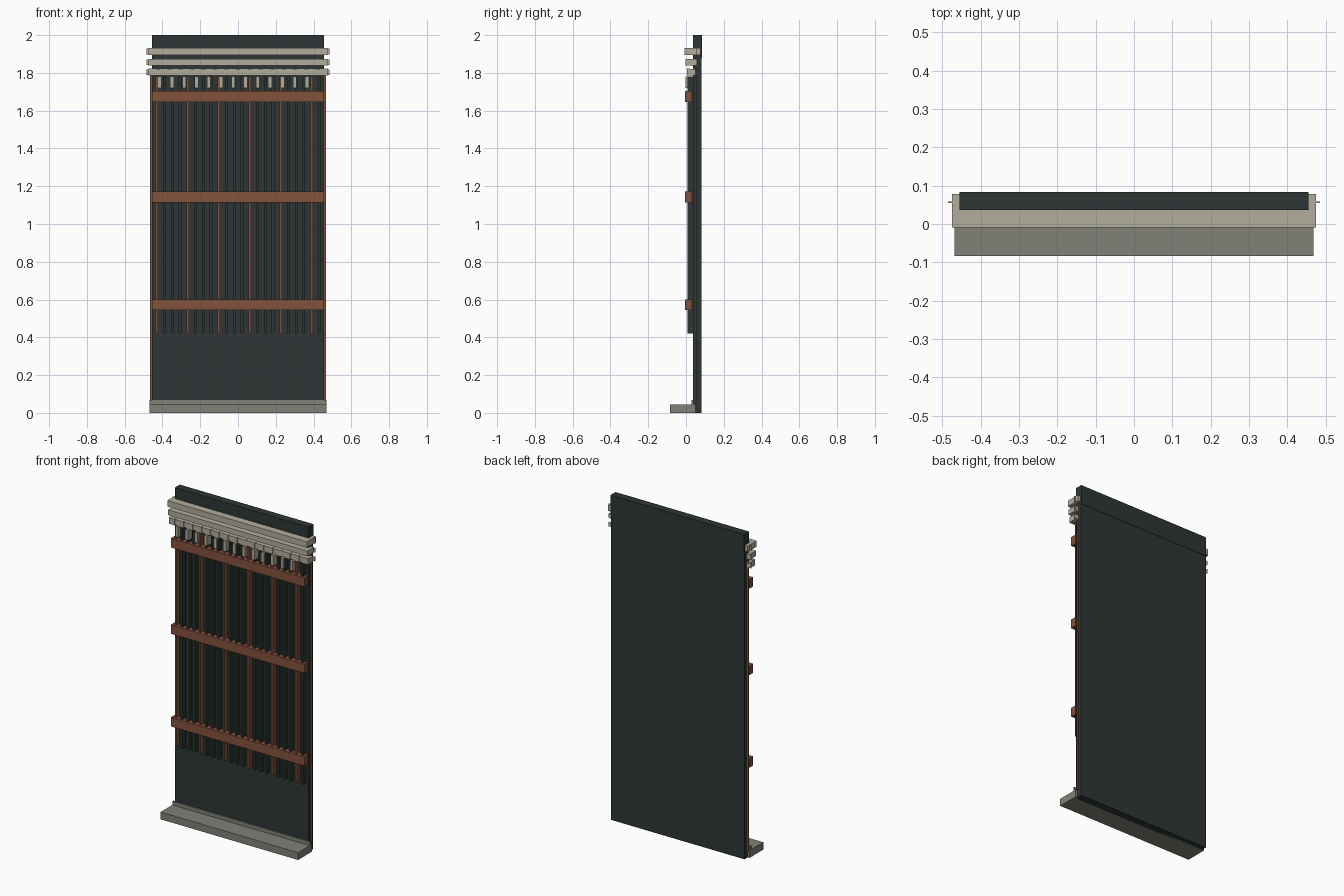
import bpy

if "Cube" in bpy.data.objects:
    bpy.data.objects.remove(bpy.data.objects["Cube"], do_unlink=True)


def material(name, r, g, b):
    m = bpy.data.materials.new(name)
    m.use_nodes = True
    m.diffuse_color = (r, g, b, 1)
    m.node_tree.nodes["Principled BSDF"].inputs["Base Color"].default_value = (r, g, b, 1)
    return m


slate = material("dark slate", 0.027, 0.037, 0.035)
copper = material("copper brown", 0.23, 0.085, 0.045)
stone = material("pale stone", 0.45, 0.42, 0.33)
grey = material("grey stone", 0.22, 0.22, 0.185)


def box(name, mat, x, y, z):
    """Box from (min, max) ranges on each axis."""
    bpy.ops.mesh.primitive_cube_add(size=1, location=[sum(r) / 2 for r in (x, y, z)])
    ob = bpy.context.object
    ob.name = name
    ob.scale = [r[1] - r[0] for r in (x, y, z)]
    bpy.ops.object.transform_apply(location=False, rotation=False, scale=True)
    ob.data.materials.append(mat)
    return ob


def wide(name, mat, half, y, z):
    return box(name, mat, (-half, half), y, z)


def row(name, mat, start, pitch, count, width, y, z):
    """Equal boxes repeated along x."""
    ob = box(name, mat, (start - width / 2, start + width / 2), y, z)
    arr = ob.modifiers.new("repeat", "ARRAY")
    arr.count = count
    arr.use_relative_offset = False
    arr.use_constant_offset = True
    arr.constant_offset_displace = (pitch, 0, 0)


# Wall panel and parapet
wide("wall_panel", slate, 0.455, (0.037, 0.082), (0, 1.88))
wide("parapet", slate, 0.455, (0.036, 0.084), (1.88, 2))

# Base sill with riser
wide("base_sill", grey, 0.468, (-0.084, 0.05), (0, 0.045))
wide("sill_riser", grey, 0.468, (0.03, 0.04), (0.045, 0.068))

# Thin copper strips on both edges
for side, name in ((-1, "right_edge_strip"), (1, "left_edge_strip")):
    box(name, copper, sorted((side * 0.455, side * 0.467)), (0.055, 0.059), (0.045, 1.79))

# Vertical fins, every fourth one copper
PITCH = 0.041
FIN_Z = (0.42, 1.78)
for i in range(4):
    start = -0.43 + i * PITCH
    if i == 0:
        row("copper_fins", copper, start, 4 * PITCH, 6, 0.012, (0.008, 0.037), FIN_Z)
    else:
        row("slate_fins", slate, start, 4 * PITCH, 6 if i == 1 else 5, 0.014, (0.008, 0.037), FIN_Z)

# Horizontal copper rails
for z in (0.573, 1.143, 1.675):
    wide("rail", copper, 0.455, (-0.004, 0.032), (z - 0.028, z + 0.028))

# Cornice mouldings with thin end tabs
for name, y, z in (("upper_cornice", (-0.009, 0.078), (1.895, 1.932)),
                   ("middle_cornice", (-0.003, 0.06), (1.84, 1.873)),
                   ("lower_cornice", (0.008, 0.05), (1.787, 1.82))):
    wide(name, stone, 0.475, y, z)
    wide(name + "_end_tabs", stone, 0.485, (0.055, 0.059), (z[0] + 0.003, z[1] - 0.003))

# Dentil blocks and hanging brackets
row("dentils", stone, -0.454, 0.0605, 16, 0.04, (0.004, 0.02), (1.785, 1.823))
row("brackets", stone, -0.415, 0.065, 13, 0.02, (-0.003, 0.037), (1.72, 1.782))
